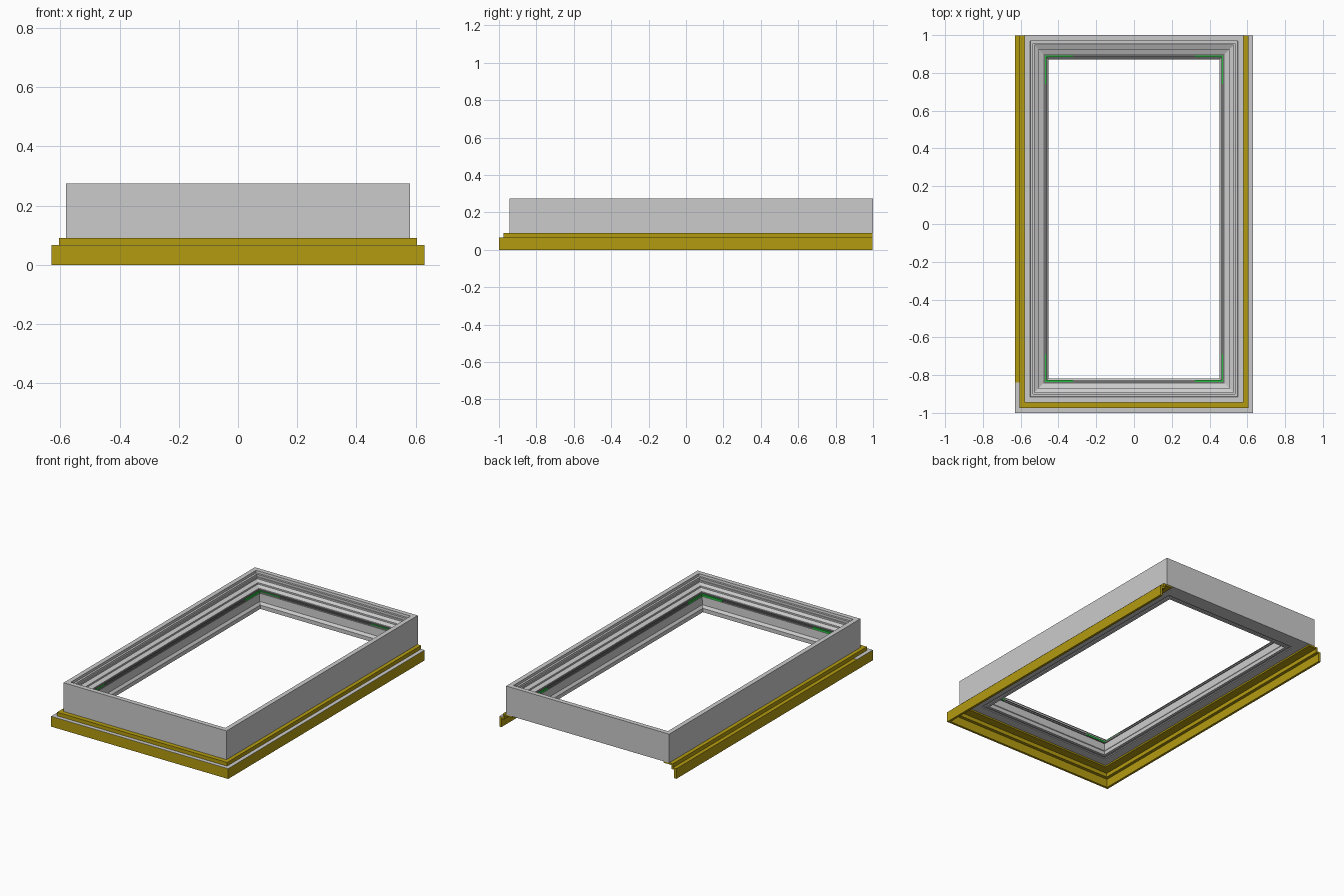
import bpy, bmesh

if "Cube" in bpy.data.objects:
    bpy.data.objects.remove(bpy.data.objects["Cube"])


def material(name, rgb):
    m = bpy.data.materials.new(name)
    m.diffuse_color = (*rgb, 1)
    m.use_nodes = True
    m.node_tree.nodes["Principled BSDF"].inputs["Base Color"].default_value = m.diffuse_color
    return m


gold = material("gold", (0.45, 0.33, 0.005))
green = material("green", (0.02, 0.5, 0.05))
dark = material("dark_grey", (0.16, 0.16, 0.16))


def finish(bm, name, mat):
    bmesh.ops.recalc_face_normals(bm, faces=bm.faces)
    me = bpy.data.meshes.new(name)
    bm.to_mesh(me)
    bm.free()
    ob = bpy.data.objects.new(name, me)
    bpy.context.collection.objects.link(ob)
    if mat:
        me.materials.append(mat)
    return ob


def sweep(name, profile, hx, y0, y1, closed=True, mat=None):
    """Mitred sweep of (inset, z) points round a rectangle; open = no back side."""
    bm = bmesh.new()
    rings = []
    for sx, back in ((-1, 1), (-1, 0), (1, 0), (1, 1)):
        ring = []
        for d, z in profile:
            y = (y1 - d if closed else y1) if back else y0 + d
            ring.append(bm.verts.new((sx * (hx - d), y, z)))
        rings.append(ring)
    n = len(profile)
    for i in range(4 if closed else 3):
        a, b = rings[i], rings[(i + 1) % 4]
        for j in range(n):
            k = (j + 1) % n
            bm.faces.new((a[j], a[k], b[k], b[j]))
    if not closed:
        bm.faces.new(rings[0])
        bm.faces.new(rings[3])
    return finish(bm, name, mat)


def box(name, lo, hi, mat=None):
    bm = bmesh.new()
    bmesh.ops.create_cube(bm, size=1)
    for v in bm.verts:
        v.co = [hi[i] if v.co[i] > 0 else lo[i] for i in range(3)]
    return finish(bm, name, mat)


HX, Y0, Y1 = 0.58, -0.945, 1.0

# Main frame: flat rim, stepped ridges, sloped sides, grooved underside
sweep("main_frame", [
    (0, 0.09), (0, 0.275), (0.03, 0.275), (0.032, 0.26), (0.045, 0.26),
    (0.045, 0.245), (0.052, 0.245), (0.052, 0.235), (0.075, 0.225),
    (0.075, 0.215), (0.1, 0.205), (0.102, 0.19), (0.112, 0.19),
    (0.115, 0.13), (0.128, 0.115), (0.128, 0.09), (0.11, 0.09),
    (0.11, 0.096), (0.095, 0.096), (0.095, 0.09)], HX, Y0, Y1)

# Dark seal round the opening
sweep("inner_seal", [(0.1, 0.18), (0.1, 0.2), (0.108, 0.2), (0.108, 0.193),
                     (0.116, 0.193), (0.116, 0.18)], HX, Y0, Y1, mat=dark)

# Three-sided trim channel, open at the back
sweep("trim_channel", [
    (0, 0), (0, 0.065), (0.025, 0.065), (0.025, 0.09), (0.09, 0.09),
    (0.09, 0.08), (0.035, 0.08), (0.035, 0.055), (0.015, 0.055),
    (0.015, 0)], 0.63, -1.0, 0.998, closed=False, mat=gold)

# Grey cover strips on the trim shelf
box("front_cover", (-0.63, -1, 0.0645), (0.63, -0.975, 0.0665))
box("right_cover", (0.605, -0.975, 0.0645), (0.63, 0.998, 0.0665))
box("left_cover_stub", (-0.63, -0.975, 0.0645), (-0.605, -0.84, 0.0665))

# Green spacer strips in the corners of the opening
gx, gy0, gy1, L = HX - 0.108, Y0 + 0.108, Y1 - 0.108, 0.15
for sx, side in ((-1, "left"), (1, "right")):
    xs = sorted((sx * gx, sx * (gx - 0.008)))
    for a, b, end in ((gy0, gy0 + L, "front"), (gy1 - L, gy1, "back")):
        box(f"spacer_{side}_{end}", (xs[0], a, 0.185), (xs[1], b, 0.197), green)
    xe = sorted((sx * gx, sx * (gx - L)))
    for a, b, end in ((gy0, gy0 + 0.01, "front"), (gy1 - 0.008, gy1, "back")):
        box(f"spacer_{end}_{side}", (xe[0], a, 0.185), (xe[1], b, 0.197), green)
